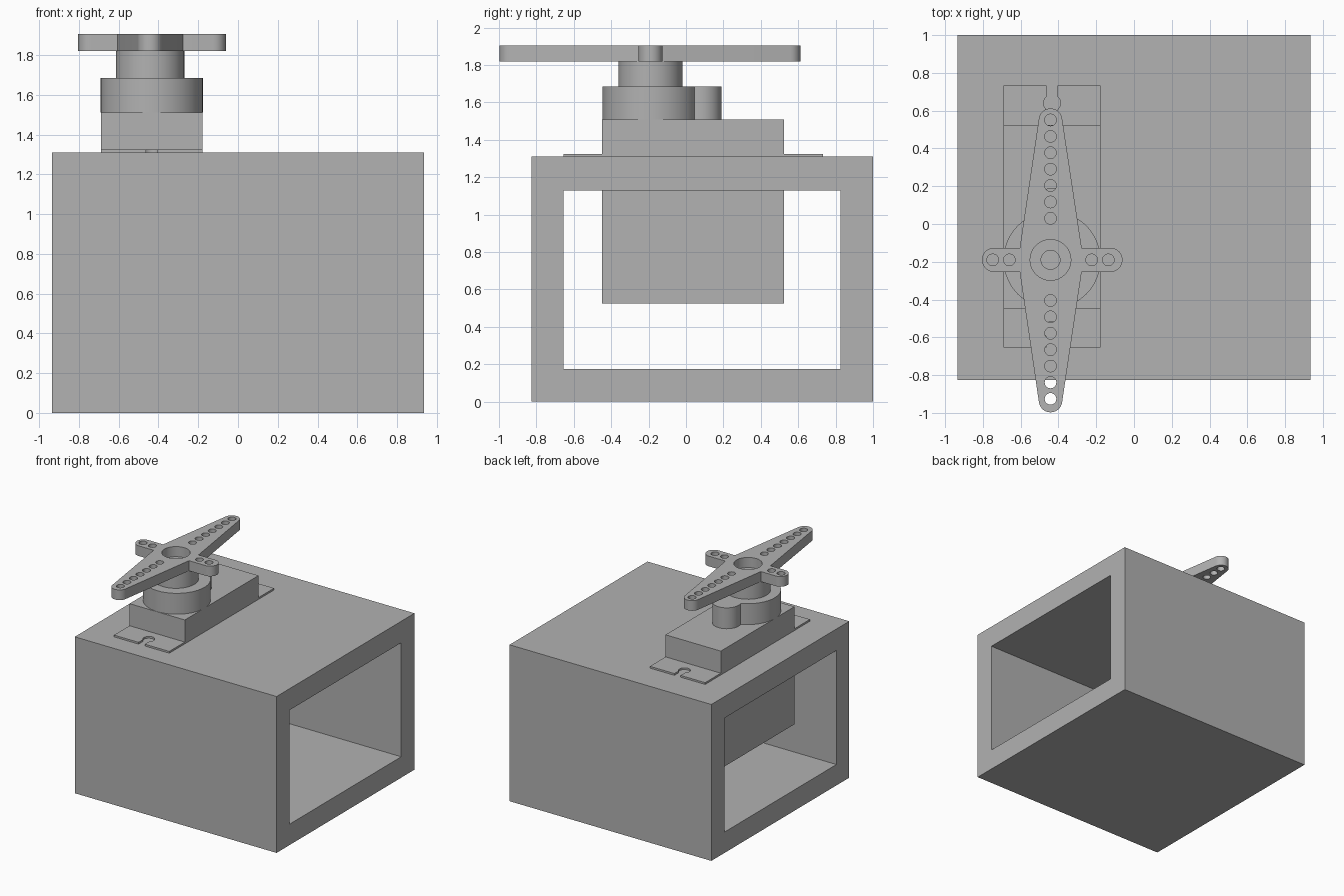
import bpy
import math
from mathutils import Matrix

if "Cube" in bpy.data.objects:
    bpy.data.objects.remove(bpy.data.objects["Cube"])

grey = bpy.data.materials.new("plain grey")
grey.diffuse_color = (0.445, 0.445, 0.445, 1)
grey.use_nodes = True
grey.node_tree.nodes["Principled BSDF"].inputs["Base Color"].default_value = grey.diffuse_color

CX, CY = -0.442, -0.19       # output axis
BX = -0.434                  # servo body centre line


def arc(cx, cy, r, a0=0, a1=360, n=32):
    """Points on an arc; a full circle leaves out the repeated end point."""
    steps = n if abs(a1 - a0) == 360 else n + 1
    return [(cx + r * math.cos(math.radians(a0 + (a1 - a0) * i / n)),
             cy + r * math.sin(math.radians(a0 + (a1 - a0) * i / n))) for i in range(steps)]


def rect(x0, x1, y0, y1):
    return [(x0, y0), (x1, y0), (x1, y1), (x0, y1)]


def plate(name, loops, z0, z1, turn=Matrix()):
    """Extrude an outline, with further loops as holes, from z0 to z1."""
    curve = bpy.data.curves.new(name, 'CURVE')
    curve.dimensions = '2D'
    curve.fill_mode = 'BOTH'
    curve.extrude = (z1 - z0) / 2
    for loop in loops:
        spline = curve.splines.new('POLY')
        spline.points.add(len(loop) - 1)
        for point, (x, y) in zip(spline.points, loop):
            point.co = (x, y, 0, 1)
        spline.use_cyclic_u = True
    obj = bpy.data.objects.new(name, curve)
    bpy.context.collection.objects.link(obj)
    bpy.ops.object.select_all(action='DESELECT')
    obj.select_set(True)
    bpy.context.view_layer.objects.active = obj
    bpy.ops.object.convert(target='MESH')
    obj = bpy.context.object
    obj.name = name
    obj.data.transform(turn @ Matrix.Translation((0, 0, (z0 + z1) / 2)))
    # Weld caps to walls and make the normals consistent
    bpy.ops.object.mode_set(mode='EDIT')
    bpy.ops.mesh.select_all(action='SELECT')
    bpy.ops.mesh.remove_doubles(threshold=0.0001)
    bpy.ops.mesh.dissolve_limited(angle_limit=math.radians(0.5))
    bpy.ops.mesh.normals_make_consistent(inside=False)
    bpy.ops.object.mode_set(mode='OBJECT')
    bpy.ops.object.shade_smooth_by_angle(angle=math.radians(30))
    obj.data.materials.clear()
    obj.data.materials.append(grey)
    return obj


# Square tube housing, open at both x ends
along_x = Matrix(((0, 0, 1, 0), (1, 0, 0, 0), (0, 1, 0, 0), (0, 0, 0, 1)))
plate("housing", [rect(-0.825, 1.0, 0, 1.31), rect(-0.655, 0.825, 0.175, 1.13)],
      -0.935, 0.935, along_x)

# Servo body and its slotted mounting ears
plate("servo_body", [rect(-0.69, -0.178, -0.45, 0.525)], 0.525, 1.51)
for name, inner, outer, hole, s in (("back_ear", 0.525, 0.732, 0.64, 1),
                                    ("front_ear", -0.45, -0.655, -0.56, -1)):
    keyhole = arc(BX, hole, 0.045, s * 50, s * (50 - 360) + s * 80, 24)
    outline = [(-0.178, inner), (-0.178, outer), (BX + 0.029, outer)] + \
        keyhole + [(BX - 0.029, outer), (-0.69, outer), (-0.69, inner)]
    plate(name, [outline], 1.22, 1.325)

# Gear turret and idler boss
plate("gear_turret", [arc(BX, CY, 0.257, n=48)], 1.51, 1.685)
plate("idler_boss", [arc(BX, 0.08, 0.11)], 1.51, 1.685)

# Horn hub with a screw sunk in its bore
plate("horn_hub", [arc(CX, CY, 0.172, n=48), arc(CX, CY, 0.05)], 1.685, 1.82)
plate("screw", [arc(CX, CY, 0.05)], 1.685, 1.78)

# Four-armed horn: two long tapered arms, two short arms
y_lo, y_hi = CY - 0.063, CY + 0.063
horn = (arc(-0.125, CY, 0.064, -90, 90, 16)
        + [(CX + 0.165, y_hi)] + arc(CX, 0.55, 0.062, 8, 172, 16)
        + [(CX - 0.163, y_hi)] + arc(-0.741, CY, 0.064, 90, 270, 16)
        + [(CX - 0.163, y_lo)] + arc(CX, -0.935, 0.062, 188, 352, 16)
        + [(CX + 0.165, y_lo)])
holes = [arc(CX, CY + s * (start + 0.0868 * i), 0.031, n=20)
         for s, start in ((1, 0.22), (-1, 0.215)) for i in range(7)]
holes += [arc(CX + s * d, CY, 0.031, n=20) for s in (-1, 1) for d in (0.218, 0.306)]
plate("horn", [horn, arc(CX, CY, 0.108)] + holes, 1.82, 1.905)
